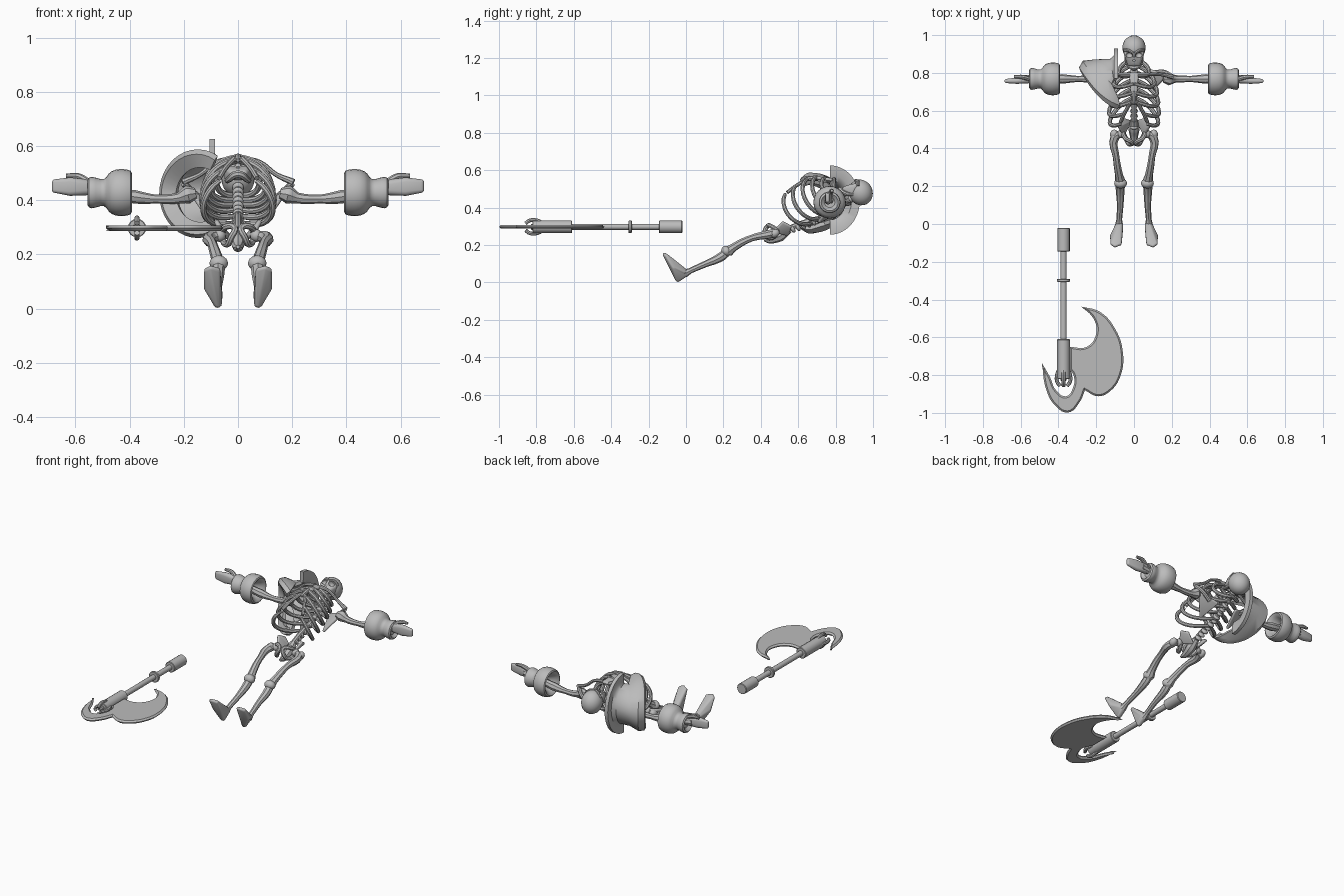
import bpy, bmesh
from math import sin, cos, pi, radians
from mathutils import Vector, Matrix

cube = bpy.data.objects.get("Cube")
if cube:
    bpy.data.objects.remove(cube)

mat = bpy.data.materials.new("stone_grey")
mat.use_nodes = True
grey = (0.5, 0.5, 0.5, 1)
mat.diffuse_color = grey
mat.node_tree.nodes["Principled BSDF"].inputs["Base Color"].default_value = grey
parts = []

# Body frame: x across, u up the spine, f out of the chest; the body leans back
TILT = radians(26.8)


def B(x, u, f):
    return Vector((x, u * cos(TILT) - f * sin(TILT), u * sin(TILT) + f * cos(TILT)))


def add(name, data):
    ob = bpy.data.objects.new(name, data)
    bpy.context.collection.objects.link(ob)
    data.materials.append(mat)
    parts.append(ob)
    return ob


def add_bm(name, bm):
    bmesh.ops.recalc_face_normals(bm, faces=bm.faces)
    me = bpy.data.meshes.new(name)
    bm.to_mesh(me)
    bm.free()
    return add(name, me)


def tube(name, pts, radii, closed=False):
    """Round bone through the points, with a radius at each."""
    cu = bpy.data.curves.new(name, 'CURVE')
    cu.dimensions = '3D'
    cu.bevel_depth, cu.bevel_resolution, cu.resolution_u = 1, 2, 4
    cu.use_fill_caps = True
    sp = cu.splines.new('BEZIER')
    sp.bezier_points.add(len(pts) - 1)
    sp.use_cyclic_u = closed
    for i, (bp, p) in enumerate(zip(sp.bezier_points, pts)):
        bp.co = p
        bp.radius = radii[i] if isinstance(radii, (list, tuple)) else radii
        bp.handle_left_type = bp.handle_right_type = 'AUTO'
    return add(name, cu)


def ball(name, centre, size):
    bm = bmesh.new()
    bmesh.ops.create_uvsphere(bm, u_segments=20, v_segments=12, radius=1)
    bm.transform(Matrix.Translation(centre) @ Matrix.Rotation(TILT, 4, 'X') @ Matrix.Diagonal((*size, 1)))
    return add_bm(name, bm)


def hull(name, balls):
    """Convex skin around small balls given as (point, radius)."""
    bm = bmesh.new()
    for p, r in balls:
        bmesh.ops.create_icosphere(bm, subdivisions=2, radius=r, matrix=Matrix.Translation(p))
    bmesh.ops.delete(bm, geom=bm.faces[:] + bm.edges[:], context='EDGES_FACES')
    bmesh.ops.convex_hull(bm, input=bm.verts[:])
    bmesh.ops.delete(bm, geom=[v for v in bm.verts if not v.link_faces], context='VERTS')
    return add_bm(name, bm)


def loft(name, rows, wrap=False, caps=False):
    bm = bmesh.new()
    vs = [[bm.verts.new(p) for p in row] for row in rows]
    n = len(rows[0])
    for a, b in zip(vs, vs[1:]):
        for i in range(n if wrap else n - 1):
            j = (i + 1) % n
            bm.faces.new((a[i], a[j], b[j], b[i]))
    if caps:
        bm.faces.new(vs[0])
        bm.faces.new(vs[-1])
    return add_bm(name, bm)


def lathe(name, profile, origin, axis, n=24):
    """Turn (distance along axis, radius) pairs around an axis lying along x or y."""
    rows = []
    for d, r in profile:
        ring = []
        for k in range(n):
            c, s = r * cos(2 * pi * k / n), r * sin(2 * pi * k / n)
            ring.append(Vector(origin) + Vector((d, c, s) if axis == 'x' else (c, d, s)))
        rows.append(ring)
    return loft(name, rows, wrap=True, caps=True)


# Skull: cranium with face, jaw and cut eye and nose holes
skull = ball("skull", B(0, 1.05, 0.008), (0.062, 0.064, 0.07))
face = hull("face", [(B(s * x, u, f), r) for s in (1, -1) for x, u, f, r in
                     ((0.034, 1.035, 0.05, 0.02), (0.022, 0.985, 0.062, 0.015), (0.036, 1.01, 0.03, 0.014))])
for target in (skull, face):
    for x, u, f, r in ((0.026, 1.037, 0.082, 0.02), (-0.026, 1.037, 0.082, 0.02), (0, 1.008, 0.085, 0.011)):
        cutter = ball("hole_cutter", B(x, u, f), (r, r * 0.8, r * 1.5))
        parts.remove(cutter)
        cutter.hide_render = True
        cutter.hide_set(True)
        mod = target.modifiers.new("hole", 'BOOLEAN')
        mod.operation, mod.object, mod.solver = 'DIFFERENCE', cutter, 'EXACT'
tube("jaw", [B(0.042, 1.015, 0.015), B(0.034, 0.975, 0.04), B(0, 0.962, 0.07),
             B(-0.034, 0.975, 0.04), B(-0.042, 1.015, 0.015)], [0.008, 0.011, 0.015, 0.011, 0.008])
for s in (1, -1):
    tube("brow", [B(s * 0.005, 1.053, 0.078), B(s * 0.028, 1.064, 0.07), B(s * 0.052, 1.055, 0.045)], 0.008)

# Spine with vertebrae
tube("spine", [B(0, 0.56, 0.01), B(0, 0.68, 0.005), B(0, 0.84, -0.02), B(0, 0.95, -0.005), B(0, 1.02, 0.005)], 0.014)
for i in range(15):
    u = 0.58 + i * 0.029
    ball("vertebra", B(0, u, 0.008 - 0.028 * sin(pi * i / 15)), (0.021, 0.012, 0.021))

# Rib cage: rib = half width, front height, front depth, reach around, sag at the sides
ribs = ((0.128, 0.725, 0.195, 0.84, 0.085), (0.132, 0.78, 0.203, 0.88, 0.08), (0.128, 0.83, 0.2, 1, 0.07),
        (0.122, 0.875, 0.188, 1, 0.06), (0.108, 0.915, 0.165, 1, 0.05), (0.08, 0.95, 0.13, 1, 0.03))
for w, uf, ff, reach, sag in ribs:
    for s in (1, -1):
        pts = []
        for k in range(9):
            a = pi * reach * k / 8
            t = (1 - cos(a)) / 2
            pts.append(B(s * w * abs(sin(a)) ** 0.85, uf + 0.02 * (1 - t) - sag * sin(a), -0.02 + (ff + 0.02) * t))
        tube("rib", pts, [0.009] + [0.0115] * 7 + [0.009])
hull("sternum", [(B(x, u, f), 0.009) for x, u, f in
                 ((0.016, 0.955, 0.13), (-0.016, 0.955, 0.13), (0.01, 0.88, 0.18), (-0.01, 0.88, 0.18))])
tube("sternum_tip", [B(0, 0.88, 0.182), B(0, 0.83, 0.2), B(0, 0.81, 0.203)], [0.014, 0.012, 0.007])
for s in (1, -1):
    tube("rib_margin", [B(s * x, u, f) for x, u, f in
                        ((0.07, 0.7, 0.185), (0.05, 0.755, 0.195), (0.015, 0.83, 0.2))], 0.01)

# Pelvis
tube("sacrum", [B(0, 0.62, 0.005), B(0, 0.56, -0.005), B(0, 0.5, 0.0), B(0, 0.475, 0.015)], [0.02, 0.03, 0.018, 0.007])
for s in (1, -1):
    hull("hip_wing", [(B(s * x, u, f), 0.009) for x, u, f in
                      ((0.025, 0.6, -0.015), (0.065, 0.63, 0.015), (0.078, 0.605, 0.05), (0.055, 0.55, 0.03))])
    tube("hip_loop", [B(s * x, u, f) for x, u, f in
                      ((0.058, 0.555, 0.02), (0.045, 0.54, 0.065), (0.012, 0.52, 0.07),
                       (0.025, 0.495, 0.045), (0.04, 0.505, 0.01))], 0.012, closed=True)

# Legs, feet, arms and hands, one set per side
for s in (1, -1):
    side = "left_" if s > 0 else "right_"
    ball(side + "hip_joint", B(s * 0.068, 0.547, 0.025), (0.023,) * 3)
    ball(side + "hip_knob", B(s * 0.105, 0.54, 0.02), (0.022, 0.028, 0.022))
    tube(side + "thigh_bone", [B(s * x, u, f) for x, u, f in
                               ((0.07, 0.547, 0.025), (0.1, 0.53, 0.025), (0.094, 0.42, 0.053),
                                (0.078, 0.31, 0.052), (0.072, 0.275, 0.045))],
         [0.018, 0.025, 0.018, 0.022, 0.029])
    ball(side + "knee_cap", B(s * 0.071, 0.268, 0.052), (0.034, 0.027, 0.029))
    tube(side + "shin_bone", [B(s * x, u, f) for x, u, f in
                              ((0.072, 0.262, 0.045), (0.073, 0.23, 0.037), (0.073, 0.13, 0.041),
                               (0.078, 0.05, 0.045), (0.079, 0.015, 0.045))],
         [0.024, 0.024, 0.017, 0.015, 0.022])
    hull(side + "foot", [(B(s * x, u, f), r) for x, u, f, r in
                         ((0.077, 0.018, 0.047, 0.021), (0.075, -0.03, 0.036, 0.016),
                          (0.076, -0.029, 0.172, 0.011), (0.114, -0.029, 0.172, 0.011),
                          (0.1, -0.035, 0.183, 0.01), (0.112, -0.022, 0.1, 0.015), (0.076, -0.022, 0.1, 0.015))])

    hull(side + "shoulder_blade", [(B(s * x, u, f), 0.009) for x, u, f in
                                   ((0.07, 0.9, -0.03), (0.1, 0.785, -0.03), (0.165, 0.89, 0.02))])
    tube(side + "shoulder_spur", [B(s * 0.11, 0.89, -0.02), B(s * 0.165, 0.91, 0.02), B(s * 0.2, 0.905, 0.06)], 0.012)
    tube(side + "collar_bone", [B(s * 0.02, 0.955, 0.135), B(s * 0.08, 0.95, 0.125),
                                B(s * 0.14, 0.93, 0.085), B(s * 0.205, 0.905, 0.065)], [0.012, 0.009, 0.009, 0.013])
    tube(side + "arm_bone", [(s * x, 0.768, z) for x, z in
                             ((0.155, 0.425), (0.185, 0.42), (0.22, 0.408), (0.3, 0.404),
                              (0.38, 0.412), (0.45, 0.425), (0.585, 0.445))],
         [0.02, 0.034, 0.02, 0.016, 0.025, 0.02, 0.02])
    lathe(side + "cuff", [(s * d, r) for d, r in
                          ((0.45, 0.03), (0.41, 0.052), (0.398, 0.062), (0.392, 0.072), (0.396, 0.08), (0.41, 0.085),
                           (0.43, 0.087), (0.45, 0.085), (0.466, 0.079), (0.477, 0.07), (0.485, 0.058),
                           (0.495, 0.05), (0.508, 0.05), (0.525, 0.055), (0.54, 0.058), (0.55, 0.055),
                           (0.556, 0.045), (0.54, 0.028))], (0, 0.768, 0.428), 'x')
    hull(side + "hand", [((s * x, y, z), r) for x, y, z, r in
                         ((0.56, 0.764, 0.437, 0.019), (0.56, 0.764, 0.458, 0.019), (0.62, 0.758, 0.432, 0.016),
                          (0.62, 0.758, 0.468, 0.016), (0.676, 0.757, 0.438, 0.011), (0.676, 0.757, 0.466, 0.011))])
    tube(side + "thumb", [(s * 0.55, 0.766, 0.465), (s * 0.59, 0.778, 0.488), (s * 0.635, 0.78, 0.49)],
         [0.013, 0.012, 0.008])

# Shoulder guard: half spool from the outer rim to the upright neck flange
# arc = centre, x reach, y reach, y bow, half height, half angle
arcs = (((-0.135, 0.665, 0.42), -0.09, 0.08, 0.05, 0.105, 115), ((-0.15, 0.655, 0.422), -0.125, 0.1, 0.06, 0.145, 122),
        ((-0.148, 0.668, 0.424), -0.132, 0.1, 0.06, 0.153, 122), ((-0.14, 0.695, 0.425), -0.125, 0.1, 0.06, 0.148, 115),
        ((-0.12, 0.74, 0.43), -0.09, 0.08, 0.04, 0.115, 90), ((-0.1, 0.77, 0.44), -0.02, 0.095, 0, 0.115, 90),
        ((-0.095, 0.77, 0.44), 0, 0.12, 0, 0.14, 90), ((-0.095, 0.77, 0.44), 0, 0.16, 0, 0.185, 90))
rows = []
for c, ax, ay, bow, h, span in arcs:
    angles = [radians(span * (k - 12) / 12) for k in range(25)]
    rows.append([Vector(c) + Vector((ax * cos(t), ay * cos(t) + bow * cos(t) ** 2, h * sin(t))) for t in angles])
guard = loft("shoulder_guard", rows)
sol = guard.modifiers.new("thickness", 'SOLIDIFY')
sol.thickness, sol.offset = 0.022, 0

# Axe: handle, collar, sleeve and end claws
AX, AZ = -0.373, 0.297
for name, y0, y1, r in (("axe_pommel", -0.02, -0.145, 0.033), ("axe_shaft", -0.14, -0.83, 0.016),
                        ("axe_collar", -0.29, -0.307, 0.034), ("axe_sleeve", -0.61, -0.82, 0.034)):
    lathe(name, [(y0, r - 0.003), (y0 - 0.003, r), (y1 + 0.003, r), (y1, r - 0.003)], (AX, 0, AZ), 'y', 16)
for k in range(4):
    c, s = cos(k * pi / 2), sin(k * pi / 2)
    tube("axe_claw", [(AX + r * c, y, AZ + r * s) for r, y in
                      ((0.026, -0.775), (0.035, -0.8), (0.034, -0.835), (0.018, -0.858))], 0.01)

# Axe blade: outline as (x, y, is_corner)
outline = ((-.34, -.65, 1), (-.25, -.65, 0), (-.2, -.58, 0), (-.215, -.5, 0), (-.28, -.437, 1), (-.18, -.465, 0),
           (-.1, -.555, 0), (-.06, -.67, 0), (-.07, -.8, 0), (-.125, -.884, 0), (-.19, -.912, 0), (-.26, -.88, 1),
           (-.287, -.942, 0), (-.35, -.998, 0), (-.42, -.958, 0), (-.466, -.873, 0), (-.487, -.737, 1),
           (-.445, -.81, 0), (-.413, -.88, 0), (-.36, -.912, 0), (-.325, -.873, 0), (-.32, -.8, 0), (-.34, -.77, 1))
cu = bpy.data.curves.new("axe_blade", 'CURVE')
cu.dimensions, cu.fill_mode, cu.resolution_u = '2D', 'BOTH', 5
cu.extrude, cu.bevel_depth, cu.bevel_resolution, cu.offset = 0.001, 0.009, 0, -0.009
sp = cu.splines.new('BEZIER')
sp.bezier_points.add(len(outline) - 1)
sp.use_cyclic_u = True
for bp, (x, y, corner) in zip(sp.bezier_points, outline):
    bp.co = (x, y, 0)
    bp.handle_left_type = bp.handle_right_type = 'VECTOR' if corner else 'AUTO'
add("axe_blade", cu).location.z = AZ

# Turn everything into smooth meshes with sharp edges kept
bpy.ops.object.select_all(action='DESELECT')
for ob in parts:
    ob.select_set(True)
bpy.context.view_layer.objects.active = parts[0]
bpy.ops.object.convert(target='MESH')
bpy.ops.object.shade_smooth_by_angle(angle=radians(40))
for ob in [o for o in bpy.data.objects if o.name.startswith("hole_cutter")]:
    bpy.data.objects.remove(ob)
